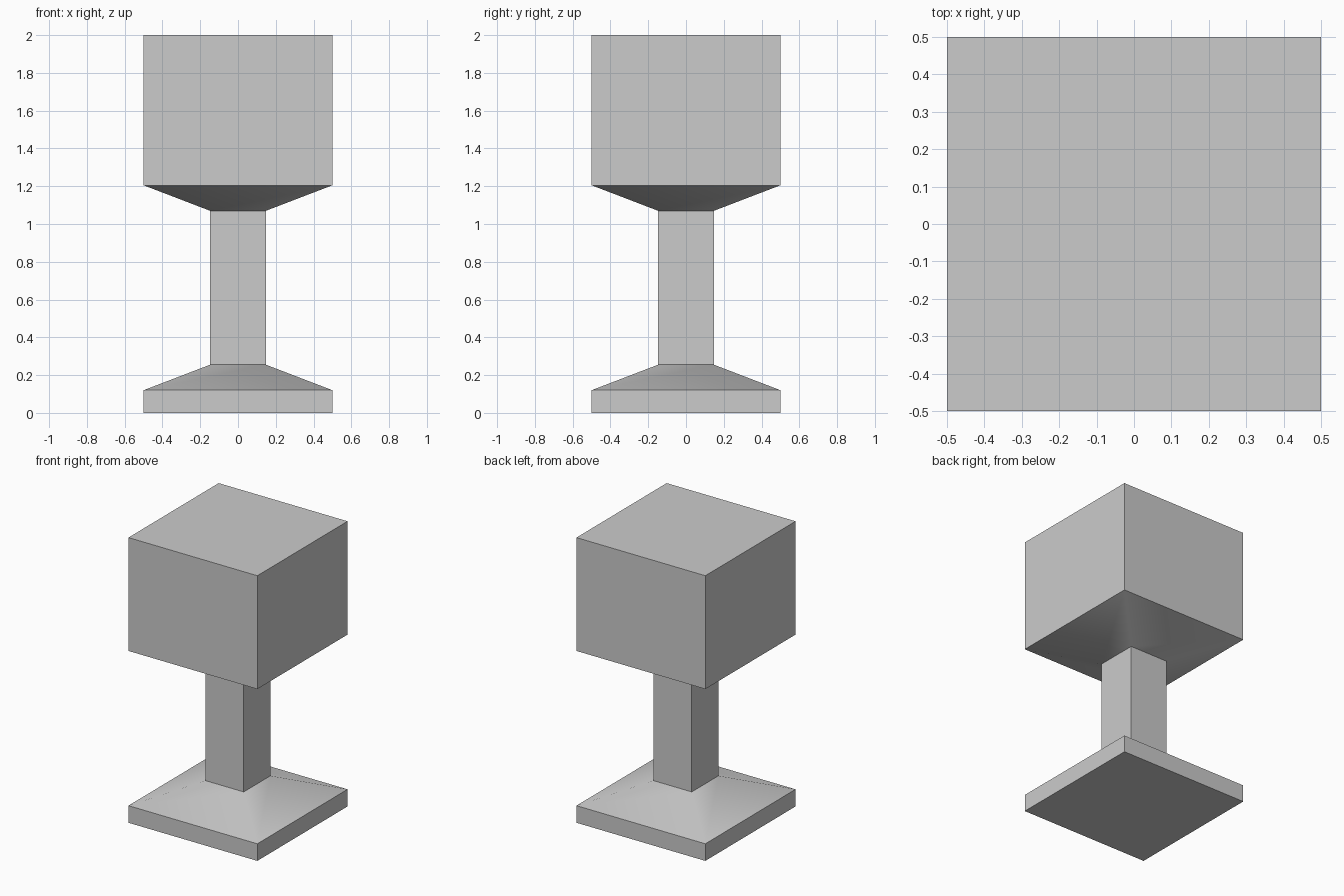
import bpy, bmesh, math

if "Cube" in bpy.data.objects:
    bpy.data.objects.remove(bpy.data.objects["Cube"])


def square_loft(name, sections, cap_bottom=False, cap_top=False):
    """Skin square cross-sections given as (half width, height), bottom to top."""
    bm = bmesh.new()
    rings = [[bm.verts.new((sx * h, sy * h, z))
              for sx, sy in ((-1, -1), (1, -1), (1, 1), (-1, 1))]
             for h, z in sections]
    for low, high in zip(rings, rings[1:]):
        for i in range(4):
            j = (i + 1) % 4
            bm.faces.new((low[i], low[j], high[j], high[i]))
    if cap_bottom:
        bm.faces.new(rings[0][::-1])
    if cap_top:
        bm.faces.new(rings[-1])
    mesh = bpy.data.meshes.new(name)
    bm.to_mesh(mesh)
    bm.free()
    obj = bpy.data.objects.new(name, mesh)
    bpy.context.collection.objects.link(obj)
    # Soft blend over the shallow flare corners, crisp everywhere else
    bpy.ops.object.select_all(action='DESELECT')
    obj.select_set(True)
    bpy.context.view_layer.objects.active = obj
    bpy.ops.object.shade_smooth_by_angle(angle=math.radians(30))
    return obj


WIDE, NARROW = 0.5, 0.148

# Foot plate with a shoulder sloping up to the stem
square_loft("base", [(WIDE, 0), (WIDE, 0.12), (NARROW, 0.255)], cap_bottom=True)

# Square stem, open where it meets the base and the head
square_loft("stem", [(NARROW, 0.255), (NARROW, 1.07)])

# Head block flaring out from the stem
square_loft("head", [(NARROW, 1.07), (WIDE, 1.205), (WIDE, 2.0)], cap_top=True)
